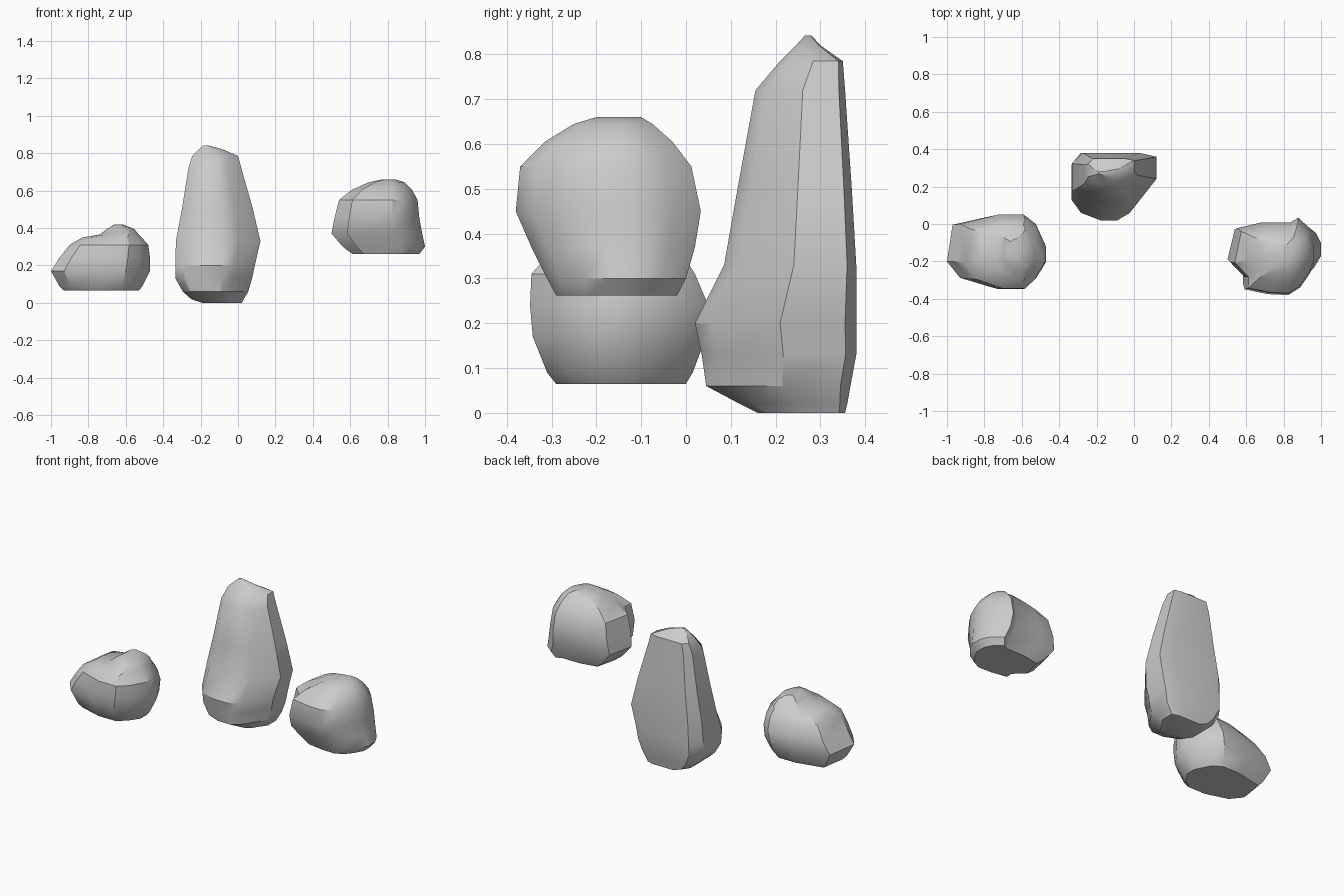
import bpy, bmesh, math


def rock(name, plan, sections):
    """Loft a top-view outline through sections (z, x0, x1, y0, y1)."""
    px, py = [p[0] for p in plan], [p[1] for p in plan]
    ax, bx, ay, by = min(px), max(px), min(py), max(py)
    bm = bmesh.new()
    rings = []
    for z, x0, x1, y0, y1 in sections:
        rings.append([bm.verts.new((x0 + (x - ax) / (bx - ax) * (x1 - x0),
                                    y0 + (y - ay) / (by - ay) * (y1 - y0), z))
                      for x, y in plan])
    n = len(plan)
    for a, b in zip(rings, rings[1:]):
        for i in range(n):
            j = (i + 1) % n
            bm.faces.new((a[i], a[j], b[j], b[i]))
    bm.faces.new(rings[0][::-1])
    bm.faces.new(rings[-1])
    bmesh.ops.recalc_face_normals(bm, faces=bm.faces)
    mesh = bpy.data.meshes.new(name)
    bm.to_mesh(mesh)
    bm.free()
    ob = bpy.data.objects.new(name, mesh)
    bpy.context.collection.objects.link(ob)
    bpy.ops.object.select_all(action='DESELECT')
    ob.select_set(True)
    bpy.context.view_layer.objects.active = ob
    bpy.ops.object.shade_smooth_by_angle(angle=math.radians(32))


# Low sloping rock on the left
rock("left_rock",
     [(-1, -.2), (-.93, -.29), (-.75, -.345), (-.6, -.345), (-.53, -.29),
      (-.47, -.2), (-.47, -.12), (-.53, 0), (-.6, .05), (-.75, .05), (-.97, 0)],
     [(.065, -.93, -.53, -.29, 0), (.09, -.955, -.51, -.31, .015),
      (.17, -1, -.47, -.342, .045), (.24, -.955, -.47, -.348, .05),
      (.31, -.9, -.48, -.345, .02), (.35, -.83, -.515, -.31, -.005),
      (.365, -.74, -.53, -.29, -.02), (.395, -.7, -.555, -.25, -.05),
      (.42, -.66, -.62, -.2, -.08)])

# Tall pointed rock in the middle
rock("tall_rock",
     [(-.335, .13), (-.28, .06), (-.17, .02), (-.07, .02), (0, .06),
      (.12, .21), (.12, .355), (.03, .38), (-.28, .38), (-.335, .31)],
     [(0, -.19, .02, .16, .355), (.02, -.25, .03, .12, .36),
      (.06, -.295, .055, .045, .367), (.13, -.335, .075, .035, .38),
      (.2, -.335, .09, .02, .38), (.33, -.332, .12, .085, .38),
      (.5, -.3, .08, .115, .37), (.72, -.265, .018, .155, .355),
      (.785, -.245, 0, .21, .35), (.82, -.21, -.08, .245, .3),
      (.842, -.185, -.16, .265, .28)])

# Rounded boulder on the right
rock("right_rock",
     [(.5, -.2), (.585, -.28), (.585, -.345), (.72, -.37), (.84, -.375),
      (.91, -.335), (.96, -.27), (1, -.19), (1, -.1), (.97, -.03),
      (.9, .035), (.85, .01), (.68, .01), (.54, -.02)],
     [(.262, .61, .97, -.29, -.02), (.3, .56, 1, -.31, 0),
      (.37, .5, .985, -.345, .02), (.45, .515, .97, -.38, .033),
      (.55, .54, .96, -.37, .012), (.605, .61, .93, -.315, -.03),
      (.645, .7, .89, -.25, -.075), (.66, .77, .84, -.2, -.1)])
